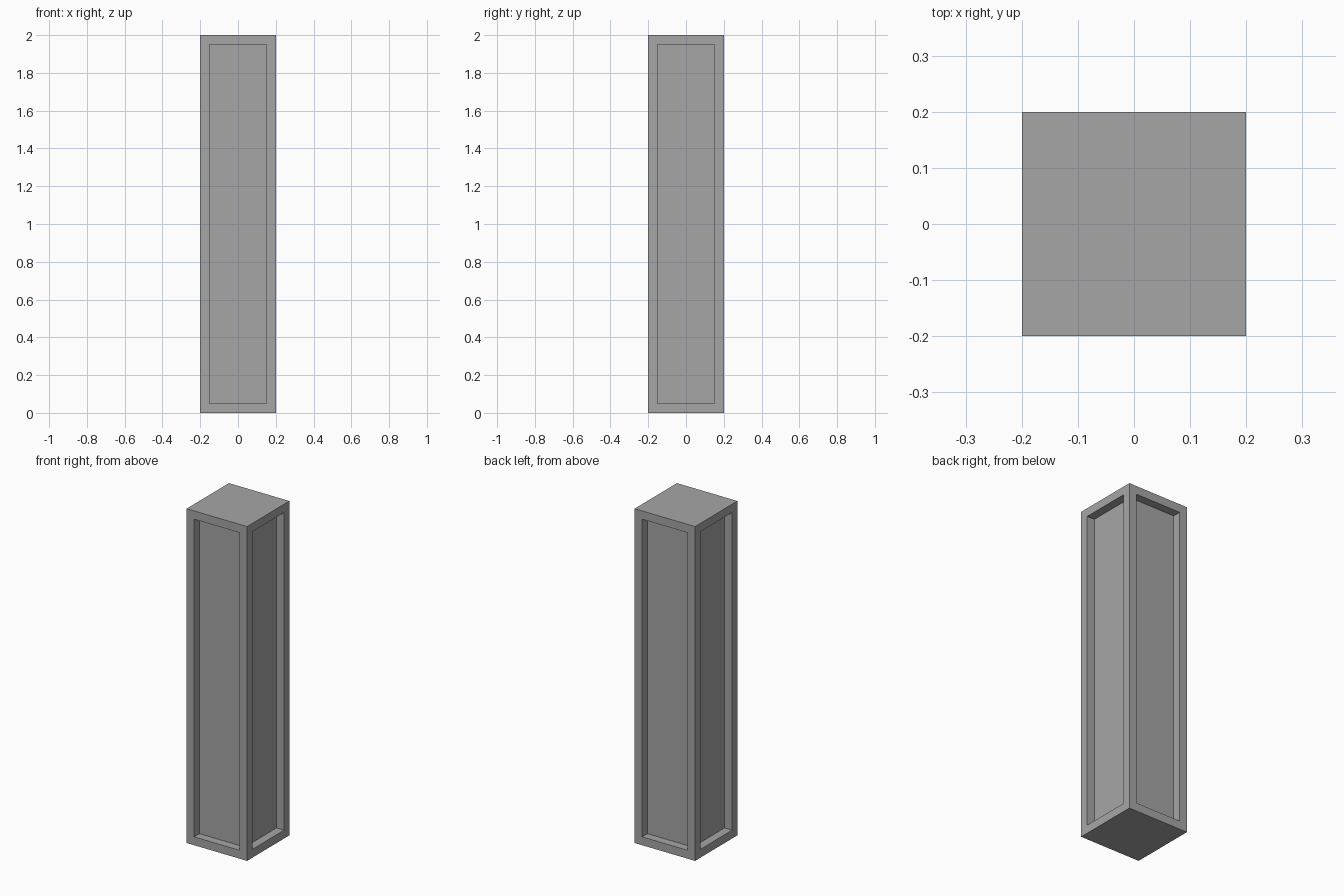
import bpy, bmesh
from mathutils import Matrix

if "Cube" in bpy.data.objects:
    bpy.data.objects.remove(bpy.data.objects["Cube"])

WIDTH, HEIGHT = 0.4, 2.0
BORDER, DEPTH = 0.05, 0.05

# One plain grey for the whole pillar
grey = bpy.data.materials.new("plain grey")
grey.diffuse_color = (0.38, 0.38, 0.38, 1)
grey.use_nodes = True
grey.node_tree.nodes["Principled BSDF"].inputs["Base Color"].default_value = grey.diffuse_color

# Square shaft standing on the ground
bm = bmesh.new()
bmesh.ops.create_cube(bm, size=1, matrix=Matrix.Translation((0, 0, HEIGHT / 2))
                      @ Matrix.Diagonal((WIDTH, WIDTH, HEIGHT, 1)))
bm.normal_update()

# Recessed panel on each of the four sides: frame first, then straight walls inward
sides = [f for f in bm.faces if abs(f.normal.z) < 0.5]
bmesh.ops.inset_individual(bm, faces=sides, thickness=BORDER, use_even_offset=True)
for face in sides:
    normal = face.normal.copy()
    panel = bmesh.ops.extrude_discrete_faces(bm, faces=[face])["faces"][0]
    bmesh.ops.translate(bm, verts=panel.verts, vec=-normal * DEPTH)
bm.normal_update()

mesh = bpy.data.meshes.new("panelled_pillar")
bm.to_mesh(mesh)
bm.free()
mesh.materials.append(grey)
pillar = bpy.data.objects.new("panelled_pillar", mesh)
bpy.context.collection.objects.link(pillar)
